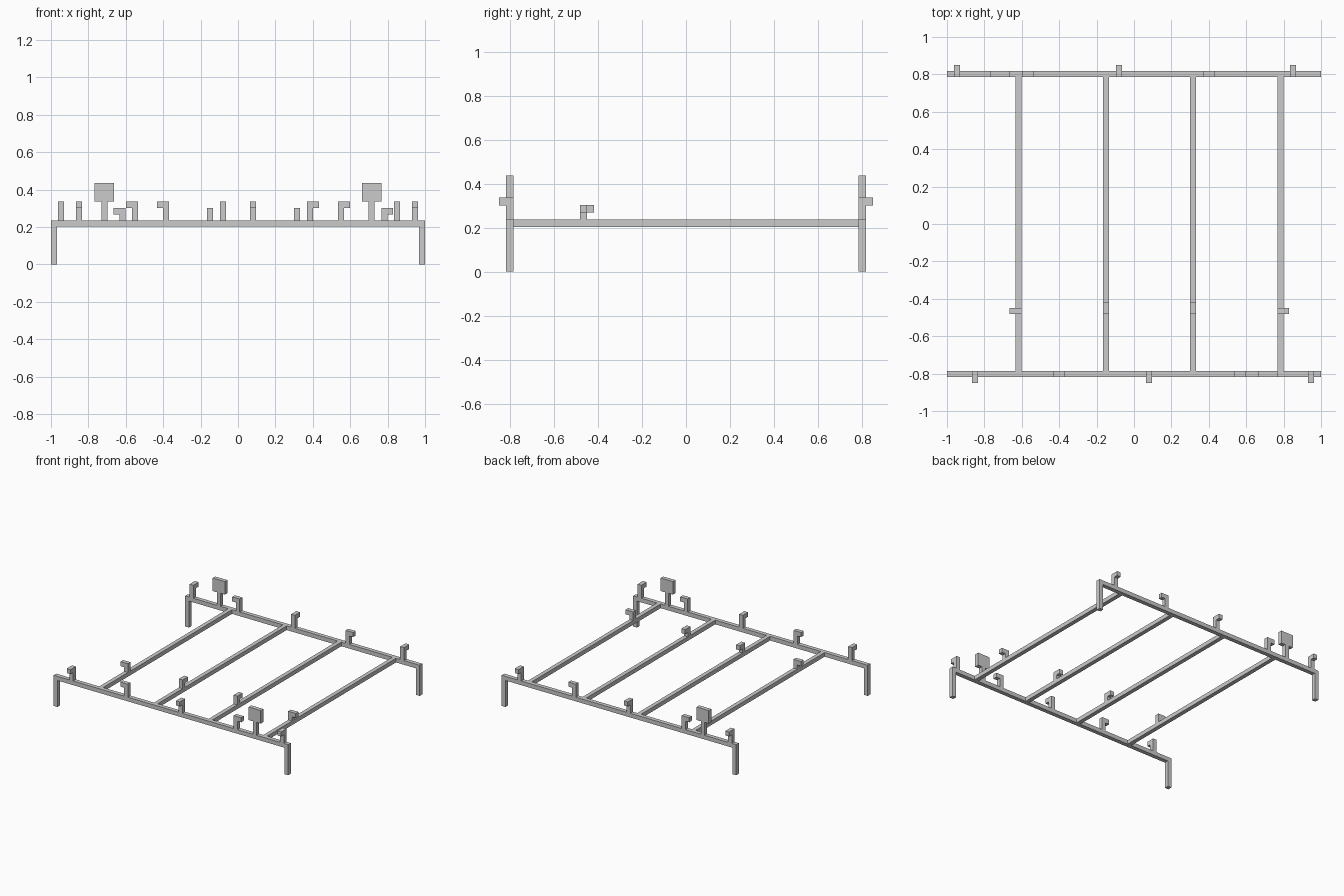
import bpy, bmesh
from math import pi
from mathutils import Matrix

if "Cube" in bpy.data.objects:
    bpy.data.objects.remove(bpy.data.objects["Cube"])

S = 0.032            # square bar thickness
H = S / 2
TOP = 0.236          # top of the frame
LOW = TOP - S
RAIL_Y = 0.801


def extrude(name, profile, loc, angle=0.0, depth=S):
    """Extrude an XZ outline along Y (centred), turn it about Z and place it."""
    bm = bmesh.new()
    face = bm.faces.new([bm.verts.new((x, -depth / 2, z)) for x, z in profile])
    out = bmesh.ops.extrude_face_region(bm, geom=[face])
    moved = [g for g in out["geom"] if isinstance(g, bmesh.types.BMVert)]
    bmesh.ops.translate(bm, vec=(0, depth, 0), verts=moved)
    bmesh.ops.recalc_face_normals(bm, faces=bm.faces)
    bm.transform(Matrix.Rotation(angle, 4, 'Z'))
    mesh = bpy.data.meshes.new(name)
    bm.to_mesh(mesh)
    bm.free()
    obj = bpy.data.objects.new(name, mesh)
    obj.location = loc
    bpy.context.collection.objects.link(obj)
    return obj


def hook(name, x, y, angle, height):
    """L-shaped peg whose tip points along the given angle."""
    tip = height - S - 0.003
    extrude(name, [(-H, 0), (H, 0), (H, tip), (H + S, tip),
                   (H + S, height), (-H, height)], (x, y, TOP), angle)


# Outlines: rail with its two legs, and post with square plate
rail = [(-1, 0), (-1 + S, 0), (-1 + S, LOW), (1 - S, LOW),
        (1 - S, 0), (1, 0), (1, TOP), (-1, TOP)]
p = 0.052
plate = [(-H, 0), (H, 0), (H, 0.1), (p, 0.1), (p, 0.2),
         (-p, 0.2), (-p, 0.1), (-H, 0.1)]

# Both rails carry the same parts, turned half way round
for side, s, turn in (("front", 1, 0), ("back", -1, pi)):
    y = -RAIL_Y * s
    extrude(side + "_rail_with_legs", rail, (0, y, 0), turn)
    extrude(side + "_plate", plate, (0.714 * s, y, TOP), turn)
    for i, x in enumerate((-0.85, 0.081, 0.947)):
        hook(f"{side}_outward_hook_{i}", x * s, y, turn - pi / 2, 0.1)
    hook(side + "_left_hook", -0.384 * s, y, turn + pi, 0.1)
    hook(side + "_right_hook", 0.551 * s, y, turn, 0.1)

# Cross bars, each with one short hook
half = RAIL_Y - H
bar = [(-H, LOW), (H, LOW), (H, TOP), (-H, TOP)]
for i, (x, angle) in enumerate(((-0.617, pi), (-0.151, pi / 2),
                                (0.316, pi / 2), (0.782, 0))):
    extrude(f"cross_bar_{i}", bar, (x, 0, 0), depth=2 * half)
    hook(f"cross_bar_hook_{i}", x, -0.466, angle, 0.067)
